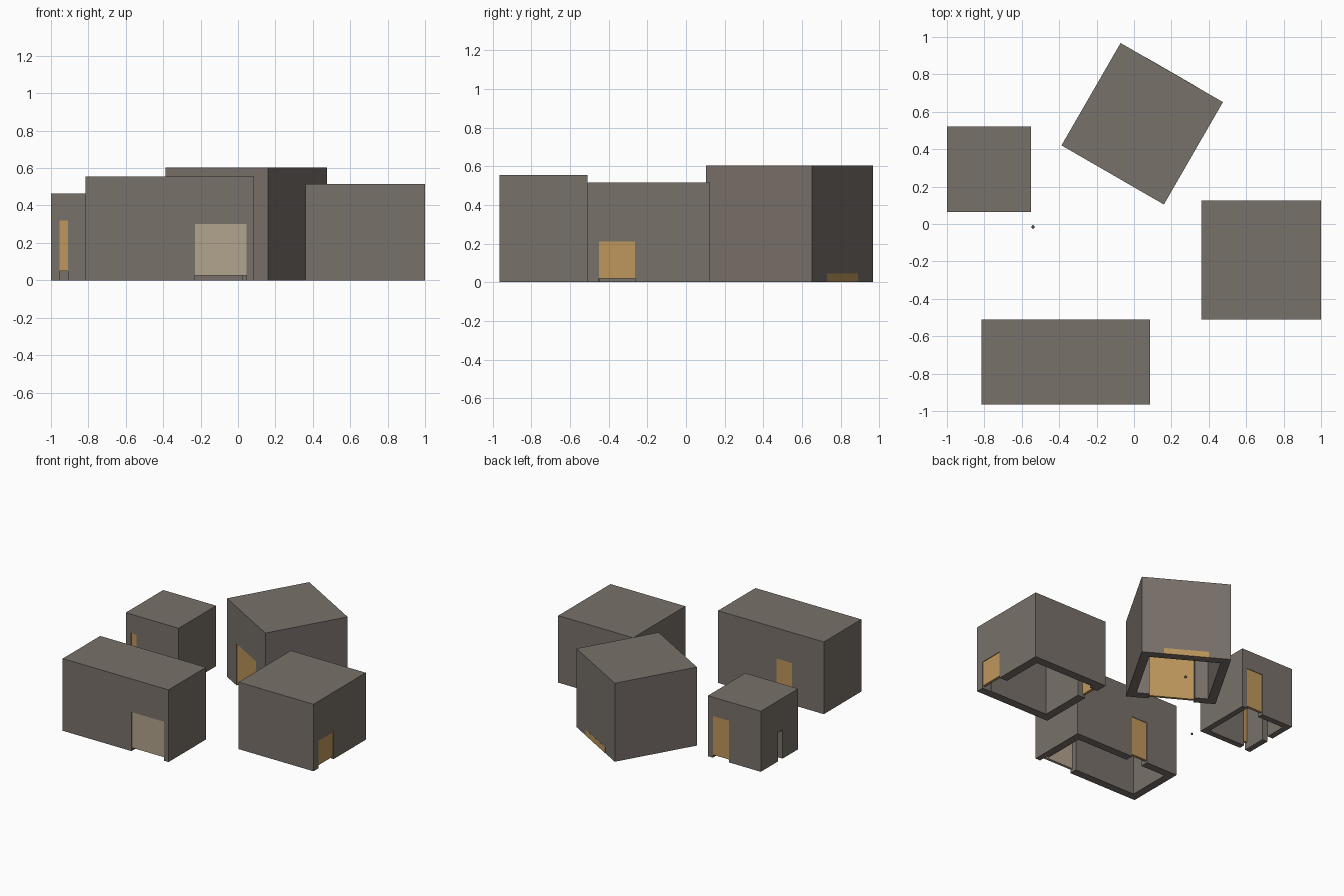
import bpy, bmesh, math
from mathutils import Matrix, Vector

if "Cube" in bpy.data.objects:
    bpy.data.objects.remove(bpy.data.objects["Cube"])


def material(name, rgb):
    m = bpy.data.materials.new(name)
    m.diffuse_color = (*rgb, 1)
    m.use_nodes = True
    m.node_tree.nodes["Principled BSDF"].inputs["Base Color"].default_value = m.diffuse_color
    return m


WALL = material("wall_grey", (0.19, 0.165, 0.145))
WOOD = material("door_wood", (0.52, 0.31, 0.11))
PALE = material("shutter_pale", (0.45, 0.37, 0.27))
METAL = material("knob_metal", (0.12, 0.10, 0.08))


def box(name, lo, hi, matrix, mat=None):
    lo, hi = Vector(lo), Vector(hi)
    bm = bmesh.new()
    bmesh.ops.create_cube(bm, size=1)
    for v in bm.verts:
        v.co = Vector([(lo[i] + hi[i]) / 2 + v.co[i] * (hi[i] - lo[i]) for i in range(3)])
    bm.transform(matrix)
    return finish(name, bm, mat)


def finish(name, bm, mat):
    me = bpy.data.meshes.new(name)
    bm.to_mesh(me)
    bm.free()
    if mat:
        me.materials.append(mat)
    ob = bpy.data.objects.new(name, me)
    bpy.context.collection.objects.link(ob)
    return ob


def knob(name, pos, matrix=Matrix()):
    bm = bmesh.new()
    bmesh.ops.create_uvsphere(bm, u_segments=12, v_segments=8, radius=0.009)
    bm.transform(matrix @ Matrix.Translation(pos))
    for f in bm.faces:
        f.smooth = True
    return finish(name, bm, METAL)


def cut(ob, cutter):
    mod = ob.modifiers.new("cut", 'BOOLEAN')
    mod.operation = 'DIFFERENCE'
    mod.solver = 'EXACT'
    mod.object = cutter
    bpy.context.view_layer.objects.active = ob
    bpy.ops.object.modifier_apply(modifier=mod.name)
    bpy.data.objects.remove(cutter)


SIDES = {"front": 0, "right": 1, "back": 2, "left": 3}


def building(name, centre, size, height, wall, doors, angle=0):
    """doors: (side, offset along side, width, panel bottom, top, material)"""
    base = Matrix.Translation((*centre, 0)) @ Matrix.Rotation(math.radians(angle), 4, 'Z')
    w, d = size[0] / 2, size[1] / 2
    shell = box(name + "_walls", (-w, -d, 0), (w, d, height), base, WALL)
    # hollow, open underneath
    cut(shell, box("cutter", (-w + wall, -d + wall, -0.1),
                   (w - wall, d - wall, height - wall), base))
    for side, u, width, z0, z1, mat in doors:
        k = SIDES[side]
        m = base @ Matrix.Rotation(k * math.pi / 2, 4, 'Z')
        face = -(w if k % 2 else d)
        a, b = u - width / 2, u + width / 2
        # doorway through the wall, then the door leaf
        cut(shell, box("cutter", (a, face - 0.05, -0.1), (b, face + wall + 0.01, z1), m))
        if mat:
            box(f"{name}_{side}_door", (a, face + 0.004, z0), (b, face + 0.024, z1), m, mat)
    return base


# Small hut
building("small_hut", (-0.775, 0.2925), (0.45, 0.455), 0.465, 0.045, [
    ("front", -0.157, 0.045, 0.05, 0.32, WOOD),
    ("back", -0.1135, 0.137, 0.02, 0.32, WOOD),
    ("left", 0.01, 0.055, 0, 0.22, None)])

# Long garage
building("garage", (-0.365, -0.7375), (0.90, 0.455), 0.555, 0.06, [
    ("front", 0.2725, 0.275, 0.025, 0.30, PALE),
    ("back", 0.113, 0.135, 0.02, 0.32, WOOD)])

# Square house
building("square_house", (0.6805, -0.1925), (0.637, 0.635), 0.515, 0.065, [
    ("right", -0.165, 0.185, 0.02, 0.21, WOOD),
    ("left", -0.16, 0.13, 0.02, 0.32, WOOD)])

# Turned house, with a low panel on its back wall
turned = building("turned_house", (0.044, 0.536), (0.632, 0.632), 0.603, 0.063, [
    ("front", 0, 0.32, 0.01, 0.32, WOOD)], angle=-30)
box("turned_house_back_panel", (-0.16, 0.30, 0), (0.16, 0.317, 0.045), turned, WOOD)

# Door knobs
knob("house_door_knob", (-0.10, -0.285, 0.18), turned)
knob("loose_knob", (-0.54, -0.015, 0.01))
